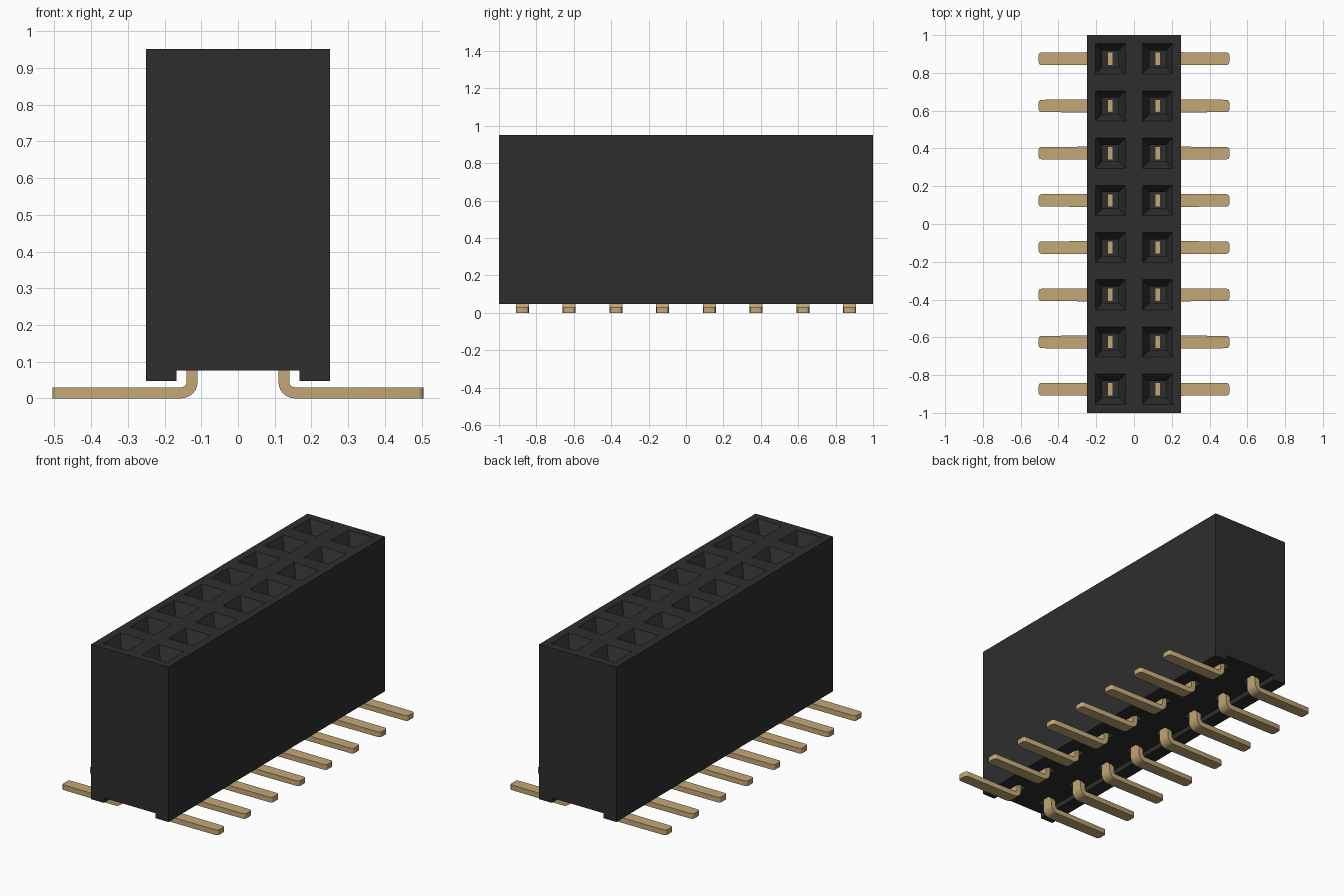
import bpy, bmesh, math
from mathutils import Vector

cube = bpy.data.objects.get("Cube")
if cube:
    bpy.data.objects.remove(cube, do_unlink=True)


def material(name, rgb):
    m = bpy.data.materials.new(name)
    m.use_nodes = True
    m.diffuse_color = (*rgb, 1)
    m.node_tree.nodes["Principled BSDF"].inputs["Base Color"].default_value = (*rgb, 1)
    return m


black = material("black plastic", (0.027, 0.027, 0.027))
gold = material("gold metal", (0.55, 0.39, 0.18))


def extrude_profile(bm, outline, stations):
    """Extrude an XZ outline along Y through every station, with capped ends."""
    rings = [[bm.verts.new((x, y, z)) for x, z in outline] for y in stations]
    n = len(outline)
    for a, b in zip(rings, rings[1:]):
        for i in range(n):
            j = (i + 1) % n
            bm.faces.new((a[i], a[j], b[j], b[i]))
    bm.faces.new(rings[0])
    bm.faces.new(rings[-1])
    bmesh.ops.recalc_face_normals(bm, faces=bm.faces)


def finish(bm, name, mat):
    me = bpy.data.meshes.new(name)
    bm.to_mesh(me)
    bm.free()
    me.materials.append(mat)
    ob = bpy.data.objects.new(name, me)
    bpy.context.collection.objects.link(ob)
    return ob


ROWS = [-0.875 + 0.25 * i for i in range(8)]
PIN_X, TOP, CEILING, BOTTOM = 0.125, 0.952, 0.076, 0.047
HALF = 0.08  # half width of a socket mouth

# Housing: cross-section with an open channel underneath
half_outline = [(0.045, CEILING), (0.165, CEILING), (0.168, CEILING), (0.168, BOTTOM),
                (0.25, BOTTOM), (0.25, TOP), (PIN_X + HALF, TOP), (PIN_X - HALF, TOP)]
outline = half_outline + [(-x, z) for x, z in reversed(half_outline)]
stations = [-1.0] + [y + s for y in ROWS for s in (-HALF, HALF)] + [1.0]
bm = bmesh.new()
extrude_profile(bm, outline, stations)


def cells(z):
    """Faces at height z that lie over a pin position."""
    found = []
    for f in bm.faces:
        c = f.calc_center_median()
        if (abs(c.z - z) < 1e-4 and 0.09 < abs(c.x) < 0.14
                and any(abs(c.y - y) < 0.01 for y in ROWS)):
            found.append(f)
    return found


def sink(faces, taper, depth):
    """Inset each cell, push it in by taper, then sink a straight shaft."""
    bmesh.ops.inset_individual(bm, faces=faces, thickness=0.036, depth=-taper,
                               use_even_offset=True)
    for f in bmesh.ops.extrude_discrete_faces(bm, faces=faces)["faces"]:
        bmesh.ops.translate(bm, verts=f.verts, vec=-f.normal * depth)


sink(cells(TOP), 0.07, 0.36)       # funnel-mouthed sockets
sink(cells(CEILING), 0.0, 0.06)    # shallow recesses around the pin roots
finish(bm, "housing", black)

# Contact: one bent strip, with a rounded foot tip
T, IN_R, OUT_R, TIP, W = 0.03, 0.015, 0.045, 0.505, 0.035
x0 = PIN_X - T / 2
cx, cz = x0 + OUT_R, OUT_R


def arc(r, angles):
    return [(cx + r * math.cos(a), cz + r * math.sin(a)) for a in angles]


turn = [math.pi + math.pi / 2 * i / 6 for i in range(7)]
strip = ([(x0, 0.62)] + arc(OUT_R, turn) + [(TIP, 0), (TIP, T)]
         + arc(IN_R, reversed(turn)) + [(x0 + T, 0.62)])
bm = bmesh.new()
extrude_profile(bm, strip, (-W, W))
for v in bm.verts:
    if v.co.x > TIP - 0.001:
        v.co.y *= 0.93
corners = [e for e in bm.edges
           if all(v.co.x > TIP - 0.001 for v in e.verts)
           and abs(e.verts[0].co.y - e.verts[1].co.y) < 0.001]
bmesh.ops.bevel(bm, geom=corners, offset=0.014, segments=3, profile=0.5,
                affect='EDGES')
contact = finish(bm, "contact_left_1", gold)
bpy.context.view_layer.objects.active = contact
contact.select_set(True)
bpy.ops.object.shade_smooth_by_angle(angle=math.radians(35))

# Repeat the contact along both sides
for side, turn_z in (("left", 0), ("right", math.pi)):
    for i, y in enumerate(ROWS):
        ob = contact
        if (side, i) != ("left", 0):
            ob = contact.copy()
            ob.name = f"contact_{side}_{i + 1}"
            bpy.context.collection.objects.link(ob)
        ob.location = Vector((0, y, 0))
        ob.rotation_euler.z = turn_z
